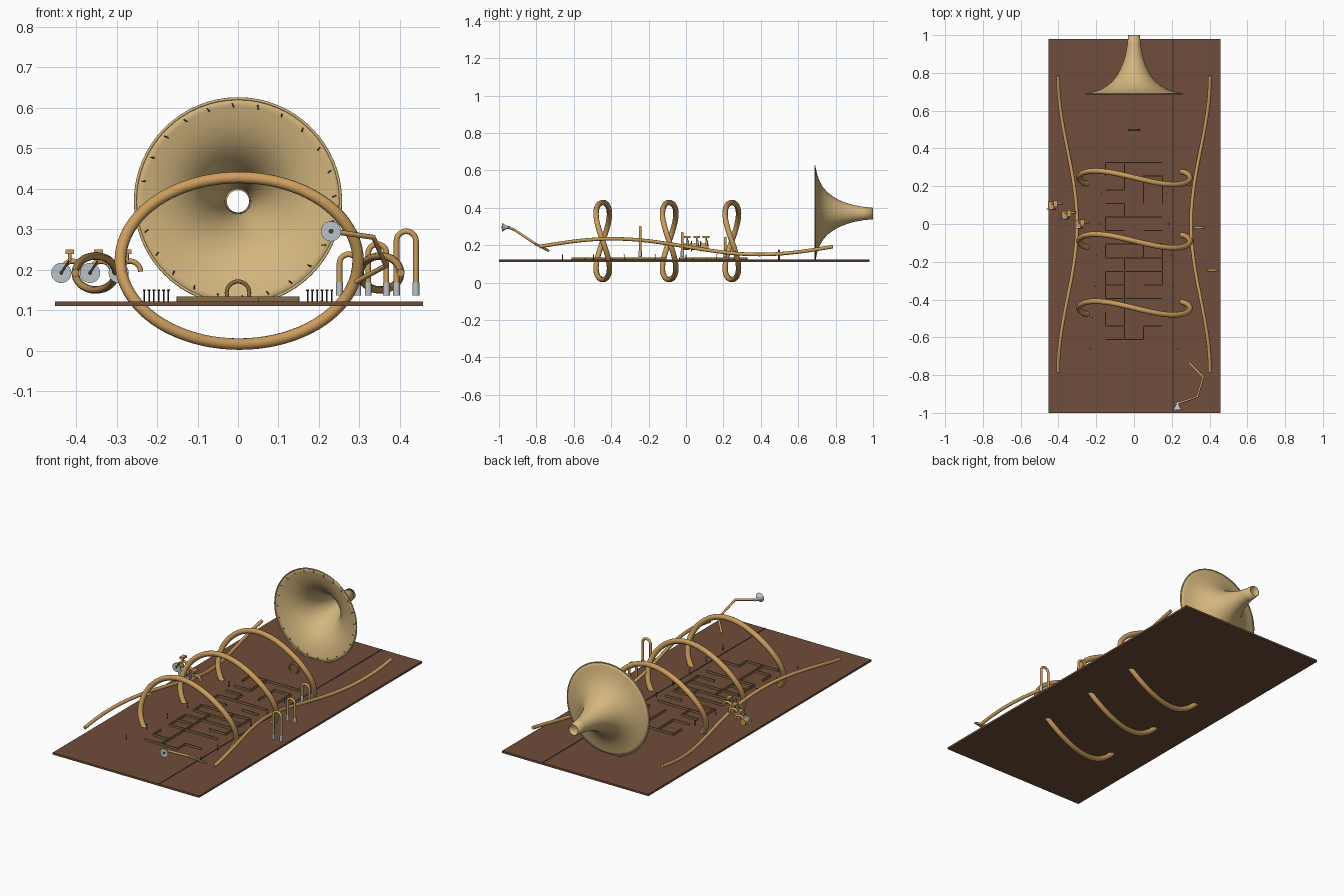
import bpy, bmesh, math, random
from mathutils import Vector, Matrix

if "Cube" in bpy.data.objects:
    bpy.data.objects.remove(bpy.data.objects["Cube"])
random.seed(4)


def material(name, rgb):
    m = bpy.data.materials.new(name)
    m.use_nodes = True
    m.diffuse_color = (*rgb, 1)
    m.node_tree.nodes["Principled BSDF"].inputs["Base Color"].default_value = (*rgb, 1)
    return m


WOOD = material("brown wood", (0.16, 0.075, 0.043))
COPPER = material("copper gold", (0.60, 0.34, 0.11))
BRASS = material("pale brass", (0.66, 0.47, 0.21))
OLIVE = material("aged brass", (0.24, 0.15, 0.055))
SILVER = material("silver", (0.50, 0.55, 0.58))
DARK = material("dark metal", (0.05, 0.045, 0.035))


def finish(name, bm, mat, smooth=True):
    me = bpy.data.meshes.new(name)
    bmesh.ops.recalc_face_normals(bm, faces=bm.faces)
    bm.to_mesh(me)
    bm.free()
    ob = bpy.data.objects.new(name, me)
    bpy.context.collection.objects.link(ob)
    me.materials.append(mat)
    if smooth:
        select(ob)
        bpy.ops.object.shade_smooth_by_angle(angle=math.radians(40))
    return ob


def select(ob):
    bpy.ops.object.select_all(action='DESELECT')
    ob.select_set(True)
    bpy.context.view_layer.objects.active = ob


def box(bm, centre, size):
    bmesh.ops.create_cube(bm, size=1, matrix=Matrix.Translation(centre) @ Matrix.Diagonal((*size, 1)))


def rod(bm, a, b, r1, r2=None, sides=16):
    a, b = Vector(a), Vector(b)
    turn = (b - a).to_track_quat('Z', 'Y').to_matrix().to_4x4()
    bmesh.ops.create_cone(bm, cap_ends=True, segments=sides, radius1=r1,
                          radius2=r1 if r2 is None else r2, depth=(b - a).length,
                          matrix=Matrix.Translation((a + b) / 2) @ turn)


def tube(name, points, radius, mat, closed=False):
    cu = bpy.data.curves.new(name, 'CURVE')
    cu.dimensions = '3D'
    cu.bevel_depth = radius
    cu.bevel_resolution = 4
    cu.use_fill_caps = not closed
    sp = cu.splines.new('POLY')
    sp.points.add(len(points) - 1)
    for p, co in zip(sp.points, points):
        p.co = (*co, 1)
    sp.use_cyclic_u = closed
    cu.materials.append(mat)
    ob = bpy.data.objects.new(name, cu)
    bpy.context.collection.objects.link(ob)
    select(ob)
    bpy.ops.object.convert(target='MESH')
    bpy.ops.object.shade_smooth_by_angle(angle=math.radians(50))
    return ob


def arch(cx, y, z, r, start=0, end=math.pi, n=16):
    angles = [start + (end - start) * i / n for i in range(n + 1)]
    return [(cx + r * math.cos(a), y, z + r * math.sin(a)) for a in angles]


# Base board with a thin dark strip
bm = bmesh.new()
box(bm, (0.003, -0.01, 0.116), (0.91, 1.98, 0.011))
finish("base_board", bm, WOOD, False)
bm = bmesh.new()
box(bm, (0.208, -0.01, 0.1225), (0.007, 1.98, 0.002))
finish("board_strip", bm, DARK, False)

# Flared horn, open at both ends
BELL_Z = 0.369
PROFILE = [(0.69, 0.255), (0.694, 0.236), (0.701, 0.205), (0.713, 0.172), (0.73, 0.142),
           (0.755, 0.113), (0.785, 0.09), (0.82, 0.07), (0.86, 0.054), (0.90, 0.043),
           (0.95, 0.034), (1.0, 0.029)]
bm = bmesh.new()
verts = [bm.verts.new((r, y, BELL_Z)) for y, r in PROFILE]
edges = [bm.edges.new(pair) for pair in zip(verts, verts[1:])]
bmesh.ops.spin(bm, geom=verts + edges, cent=(0, 0, BELL_Z), axis=(0, 1, 0),
               angle=math.tau, steps=64)
bmesh.ops.remove_doubles(bm, verts=bm.verts, dist=1e-5)
bell = finish("horn_bell", bm, BRASS)
wall = bell.modifiers.new("wall", 'SOLIDIFY')
wall.thickness = 0.003
wall.offset = 0
tube("horn_rim", arch(0, 0.69, BELL_Z, 0.254, 0, math.tau * 63 / 64, 63), 0.0035, BRASS, True)

# Rivets around the horn mouth
bm = bmesh.new()
for i in range(24):
    a = math.tau * (i + 0.2) / 24
    d = Vector((math.cos(a), 0, math.sin(a)))
    side = Vector((-d.z, 0, d.x))
    c = Vector((0, 0.69, BELL_Z)) + d * 0.238
    rod(bm, c - side * 0.002 - d * 0.005, c + side * 0.002 + d * 0.005, 0.0015, sides=6)
finish("rim_rivets", bm, DARK)

# Three twisted loops passing through the board
for i, cy in enumerate((-0.445, -0.09, 0.245)):
    pts = []
    for k in range(80):
        a = math.tau * k / 80
        pts.append((0.003 + 0.294 * math.cos(a), cy - 0.036 * math.sin(2 * a),
                    0.222 + 0.206 * math.sin(a)))
    tube(f"twisted_loop_{i + 1}", pts, 0.0145, COPPER, True)

# Long wavy side pipes
for name, s in (("left", 1), ("right", -1)):
    pts = []
    for k in range(65):
        t = math.pi * (k / 32 - 1)
        pts.append((s * (0.352 - 0.05 * math.cos(t)), 0.785 * t / math.pi,
                    0.192 - 0.042 * math.sin(t)))
    tube(f"{name}_side_pipe", pts, 0.0095, COPPER)

# Bent mouth pipe and cup
tube("mouth_pipe", [(0.232, -0.95, 0.295), (0.335, -0.915, 0.28),
                    (0.366, -0.81, 0.21), (0.292, -0.735, 0.17)], 0.0065, COPPER)
bm = bmesh.new()
rod(bm, (0.23, -0.985, 0.295), (0.23, -0.962, 0.295), 0.025, 0.01, 24)
rod(bm, (0.23, -0.962, 0.295), (0.232, -0.94, 0.295), 0.01, 0.006, 24)
finish("mouth_cup", bm, SILVER)
bm = bmesh.new()
rod(bm, (0.23, -0.9865, 0.295), (0.23, -0.985, 0.295), 0.006)
finish("cup_bore", bm, DARK)

# Upright slides with silver sleeves
for i, (x1, x2, y, top) in enumerate(((0.251, 0.296, 0.21, 0.245), (0.322, 0.367, -0.02, 0.27),
                                      (0.392, 0.44, -0.245, 0.302))):
    r = (x2 - x1) / 2
    curve = arch((x1 + x2) / 2, y, top - r - 0.007, r)
    tube(f"slide_{i + 1}", [(x2, y, 0.14)] + curve + [(x1, y, 0.14)], 0.007, COPPER)
    bm = bmesh.new()
    for x in (x1, x2):
        rod(bm, (x, y, 0.136), (x, y, 0.168), 0.0085)
    finish(f"slide_sleeves_{i + 1}", bm, SILVER)

# Three valves: bent pipe, body, silver disc, lever and key
for i, (x, y) in enumerate(((-0.437, 0.095), (-0.366, 0.045), (-0.295, -0.005))):
    n = i + 1
    tube(f"valve_pipe_{n}", arch(x + 0.028, y + 0.015, 0.195, 0.026), 0.0065, COPPER)
    bm = bmesh.new()
    rod(bm, (x, y - 0.012, 0.192), (x, y + 0.025, 0.192), 0.018)
    rod(bm, (x + 0.021, y + 0.012, 0.215), (x + 0.021, y + 0.012, 0.243), 0.004)
    box(bm, (x + 0.021, y + 0.012, 0.244), (0.022, 0.035, 0.011))
    finish(f"valve_body_{n}", bm, COPPER)
    bm = bmesh.new()
    rod(bm, (x, y - 0.018, 0.192), (x, y - 0.012, 0.192), 0.025, sides=24)
    finish(f"valve_disc_{n}", bm, SILVER)
    bm = bmesh.new()
    rod(bm, (x, y - 0.021, 0.192), (x, y - 0.017, 0.192), 0.005)
    rod(bm, (x, y - 0.02, 0.192), (x + 0.019, y - 0.016, 0.222), 0.0025)
    finish(f"valve_lever_{n}", bm, DARK)

# Small ring standing in the board
tube("small_ring", arch(0, 0.497, 0.143, 0.028, 0, math.tau * 31 / 32, 31), 0.005, OLIVE, True)

# Maze of low walls
bm = bmesh.new()
columns = (-0.15, -0.05, 0.05, 0.15)
STEP = 0.072
for row in range(14):
    y = 0.325 - row * STEP
    for x, nxt in zip(columns, columns[1:]):
        if random.random() < 0.7:
            box(bm, ((x + nxt) / 2, y, 0.127), (0.1, 0.005, 0.013))
    for x in columns:
        if row < 13 and random.random() < 0.4:
            box(bm, (x, y - STEP / 2, 0.127), (0.005, STEP, 0.013))
finish("maze_walls", bm, OLIVE, False)

# Thin headed pins along both sides of the maze
bm = bmesh.new()
for s in (-1, 1):
    for k in range(6):
        x, y = s * (0.172 + 0.012 * k), 0.165 - 0.165 * k
        rod(bm, (x, y, 0.12), (x, y, 0.148), 0.0018, sides=8)
        rod(bm, (x, y, 0.147), (x, y, 0.151), 0.0035, sides=8)
finish("board_pins", bm, DARK)
